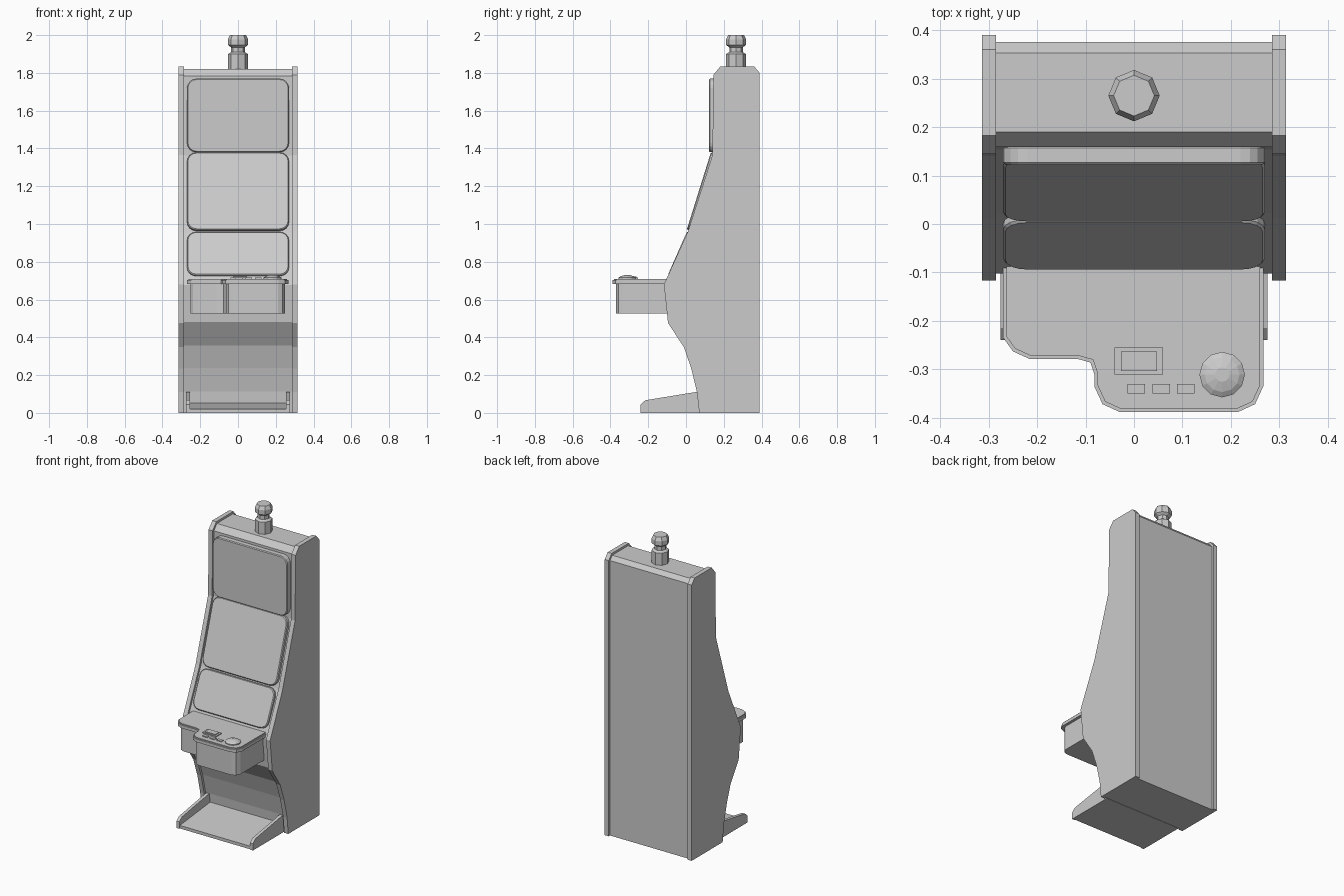
import bpy, bmesh, math
from mathutils import Vector, Matrix

cube = bpy.data.objects.get("Cube")
if cube:
    bpy.data.objects.remove(cube)

mat = bpy.data.materials.new("light grey")
mat.use_nodes = True
GREY = (0.6, 0.6, 0.6, 1)
mat.diffuse_color = GREY
mat.node_tree.nodes["Principled BSDF"].inputs["Base Color"].default_value = GREY


def make(name, bm):
    bmesh.ops.recalc_face_normals(bm, faces=bm.faces)
    me = bpy.data.meshes.new(name)
    bm.to_mesh(me)
    bm.free()
    me.materials.append(mat)
    ob = bpy.data.objects.new(name, me)
    bpy.context.collection.objects.link(ob)
    return ob


def prism(name, points, offset):
    """Closed outline of 3D points pushed along an offset."""
    bm = bmesh.new()
    face = bm.faces.new([bm.verts.new(p) for p in points])
    new = bmesh.ops.extrude_face_region(bm, geom=[face], use_keep_orig=True)["geom"]
    moved = [g for g in new if isinstance(g, bmesh.types.BMVert)]
    bmesh.ops.translate(bm, verts=moved, vec=offset)
    return make(name, bm)


def side_prism(name, profile, x0, x1):
    return prism(name, [(x0, y, z) for y, z in profile], (x1 - x0, 0, 0))


def plan_prism(name, plan, z0, z1):
    return prism(name, [(x, y, z0) for x, y in plan], (0, 0, z1 - z0))


def box(name, x0, x1, y0, y1, z0, z1):
    return plan_prism(name, [(x0, y0), (x1, y0), (x1, y1), (x0, y1)], z0, z1)


def inset(points, d):
    """Mitred inward offset of a counter-clockwise outline."""
    out = []
    for i, p in enumerate(points):
        p = Vector(p)
        a = (p - Vector(points[i - 1])).normalized()
        b = (Vector(points[(i + 1) % len(points)]) - p).normalized()
        na, nb = Vector((-a.y, a.x)), Vector((-b.y, b.x))
        out.append(p + (na + nb) * d / (1 + na.dot(nb)))
    return out


def lathe(name, profile, sides, centre):
    """Faceted turned part from (radius, height) rings."""
    bm = bmesh.new()
    rings = []
    for r, z in profile:
        rings.append([bm.verts.new((centre[0] + r * math.cos(i * math.tau / sides),
                                    centre[1] + r * math.sin(i * math.tau / sides), z))
                      for i in range(sides)])
    for lo, hi in zip(rings, rings[1:]):
        for i in range(sides):
            j = (i + 1) % sides
            bm.faces.new((lo[i], lo[j], hi[j], hi[i]))
    bm.faces.new(rings[0])
    bm.faces.new(rings[-1])
    return make(name, bm)


# Cabinet: two side panels around a slightly recessed body
profile = [(0.07, 0), (0.39, 0), (0.39, 1.8), (0.36, 1.835), (0.183, 1.835),
           (0.145, 1.79), (0.14, 1.365), (0.01, 0.96), (-0.117, 0.68),
           (-0.095, 0.475), (-0.012, 0.35), (0.028, 0.235), (0.058, 0.11)]
for side, s in (("left", 1), ("right", -1)):
    side_prism(side + "_side_panel", profile, s * 0.285, s * 0.314)
core = [(y, max(z - 0.014, 0) if z < 0.02 else z) for y, z in inset(profile, 0.014)]
side_prism("cabinet_body", core, -0.286, 0.286)


# Display panels: rounded plates lying on the front slope
def display(name, low, high, depth, radius=0.05, half=0.27):
    low, high = Vector((0, *low)), Vector((0, *high))
    up = (high - low).normalized()
    length = (high - low).length
    inward = Vector((1, 0, 0)).cross(up) * -1
    pts = []
    for k, (cx, cv) in enumerate([(half - radius, length - radius), (radius - half, length - radius),
                                  (radius - half, radius), (half - radius, radius)]):
        for step in range(5):
            a = (k + step / 4) * math.pi / 2
            pts.append(low + Vector((cx + radius * math.cos(a), 0, 0))
                       + up * (cv + radius * math.sin(a)))
    if inward.y < 0:
        inward = -inward
    ob = prism(name, pts, inward * depth)
    mod = ob.modifiers.new("edge", 'BEVEL')
    mod.width = 0.005
    mod.segments = 1
    mod.limit_method = 'ANGLE'
    mod.angle_limit = math.radians(60)


display("upper_display", (0.122, 1.38), (0.122, 1.77), 0.04)
display("middle_display", (0.004, 0.97), (0.132, 1.38), 0.032)
display("lower_display", (-0.096, 0.73), (0.005, 0.96), 0.025)

# Control console: stepped box with an overhanging top
deck = [(-0.27, -0.08), (-0.27, -0.235), (-0.25, -0.263), (-0.215, -0.279),
        (-0.115, -0.279), (-0.09, -0.286), (-0.082, -0.31), (-0.082, -0.335),
        (-0.065, -0.372), (-0.03, -0.388), (0.215, -0.388), (0.25, -0.372),
        (0.267, -0.335), (0.267, -0.08)]
plan_prism("console_box", inset(deck, 0.018), 0.525, 0.69)
plan_prism("console_top_rim", deck, 0.683, 0.703)
bevelled = inset(deck, 0.007)
plan_prism("console_top", bevelled, 0.7, 0.71)
box("console_mount", -0.25, 0.25, -0.12, -0.05, 0.525, 0.705)

# Console controls
box("button_panel", -0.04, 0.06, -0.311, -0.255, 0.705, 0.716)
box("panel_window", -0.027, 0.048, -0.303, -0.263, 0.712, 0.721)
for i in range(3):
    x = -0.013 + i * 0.051
    box("small_button_%d" % (i + 1), x, x + 0.036, -0.35, -0.33, 0.705, 0.716)
lathe("round_button", [(0.047, 0.705), (0.047, 0.716), (0.036, 0.723), (0.015, 0.729)],
      12, (0.182, -0.311))

# Foot tray with side cheeks
cheek = [(-0.24, 0), (0.08, 0), (0.07, 0.111), (0.055, 0.111), (-0.215, 0.067), (-0.24, 0.045)]
for side, s in (("left", 1), ("right", -1)):
    side_prism(side + "_tray_cheek", cheek, s * 0.255, s * 0.276)
side_prism("foot_tray", [(-0.235, 0), (0.08, 0), (0.08, 0.053), (-0.235, 0.02)], -0.256, 0.256)

# Signal lamp on the roof
lathe("signal_lamp", [(0.052, 1.815), (0.052, 1.9), (0.036, 1.91), (0.036, 1.935),
                      (0.053, 1.948), (0.053, 1.978), (0.042, 2.0)], 8, (0, 0.265))
